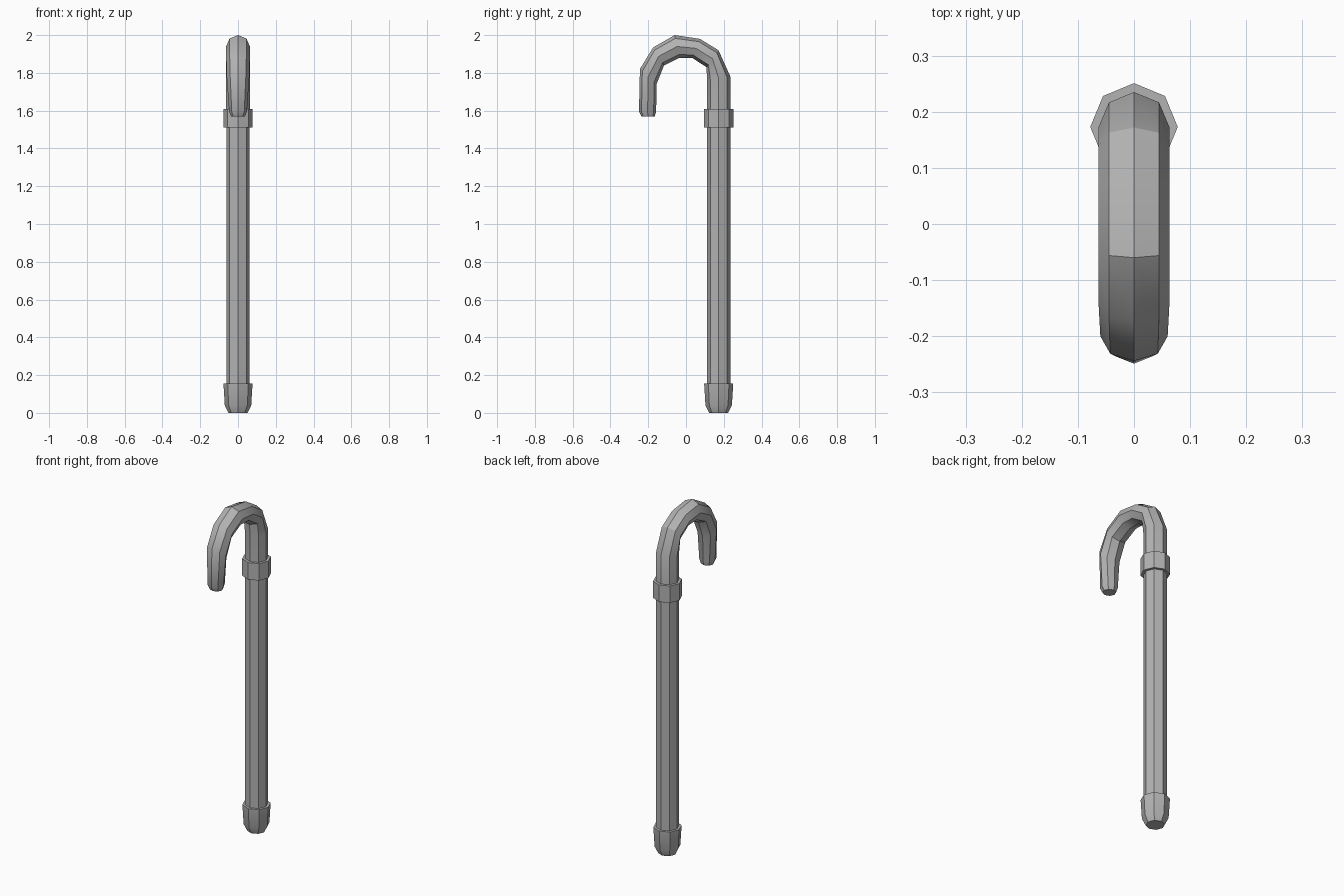
import bpy, bmesh, math
from mathutils import Vector

SIDES = 8
SHAFT_Y = 0.173

cube = bpy.data.objects.get("Cube")
if cube:
    bpy.data.objects.remove(cube, do_unlink=True)

grey = bpy.data.materials.new("plain grey")
colour = (0.45, 0.45, 0.45, 1)
grey.diffuse_color = colour
grey.use_nodes = True
grey.node_tree.nodes["Principled BSDF"].inputs["Base Color"].default_value = colour


def tube(name, rings):
    """Skin eight-sided rings given as (outer point, inner point, half width in x)."""
    bm = bmesh.new()
    loops = []
    for outer, inner, width in rings:
        a, b = Vector((0, *outer)), Vector((0, *inner))
        centre, arm = (a + b) / 2, (a - b) / 2
        loop = []
        for i in range(SIDES):
            t = math.tau * i / SIDES
            side = Vector((width * math.sin(t), 0, 0))
            loop.append(bm.verts.new(centre + arm * math.cos(t) + side))
        loops.append(loop)
    for low, high in zip(loops, loops[1:]):
        for i in range(SIDES):
            j = (i + 1) % SIDES
            bm.faces.new((low[i], low[j], high[j], high[i]))
    bm.faces.new(loops[0])
    bm.faces.new(loops[-1])
    bmesh.ops.recalc_face_normals(bm, faces=bm.faces)
    mesh = bpy.data.meshes.new(name)
    bm.to_mesh(mesh)
    bm.free()
    mesh.materials.append(grey)
    obj = bpy.data.objects.new(name, mesh)
    bpy.context.collection.objects.link(obj)
    bpy.ops.object.select_all(action='DESELECT')
    obj.select_set(True)
    bpy.context.view_layer.objects.active = obj
    bpy.ops.object.shade_smooth_by_angle(angle=math.radians(32))
    return obj


def upright(*profile):
    """Level rings around the shaft axis from (radius, height) pairs."""
    return [((SHAFT_Y + r, z), (SHAFT_Y - r, z), r) for r, z in profile]


# Straight pole, rubber foot and collar
tube("shaft", upright((0.062, 0.1), (0.062, 1.56)))
tube("foot_cap", upright((0.05, 0), (0.07, 0.04), (0.077, 0.155)))
tube("collar", upright((0.078, 1.51), (0.078, 1.61)))

# Curved handle, tapering to a blunt tip
handle = upright((0.062, 1.55)) + [
    ((0.235, 1.78), (0.111, 1.76), 0.063),
    ((0.172, 1.92), (0.109, 1.83), 0.063),
    ((0.074, 1.98), (0.032, 1.88), 0.063),
    ((-0.06, 2.00), (-0.034, 1.88), 0.063),
    ((-0.174, 1.935), (-0.116, 1.84), 0.063),
    ((-0.244, 1.82), (-0.156, 1.74), 0.06),
    ((-0.249, 1.595), (-0.158, 1.595), 0.047),
    ((-0.235, 1.568), (-0.166, 1.568), 0.036),
]
tube("curved_handle", handle)
